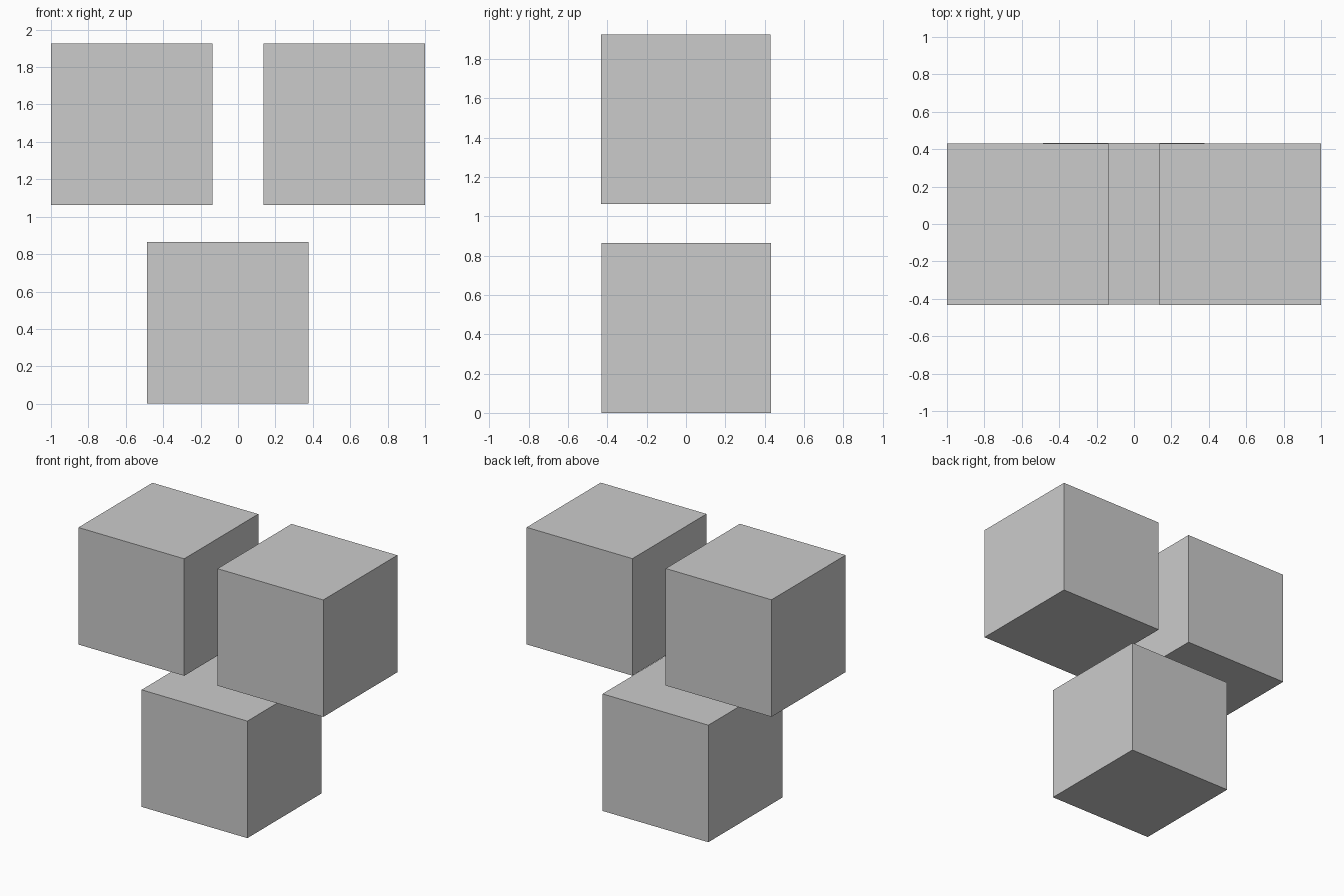
import bpy

if "Cube" in bpy.data.objects:
    bpy.data.objects.remove(bpy.data.objects["Cube"])

SIZE = 0.864


def cube(name, x, y, z):
    """Add a cube from its centre position."""
    bpy.ops.mesh.primitive_cube_add(size=SIZE, location=(x, y, z))
    bpy.context.object.name = name


# Lower cube, slightly off centre
cube("bottom_cube", -0.054, 0.0015, SIZE / 2)

# Two upper cubes, side by side
for name, side in (("upper_left_cube", -1), ("upper_right_cube", 1)):
    cube(name, side * (1 - SIZE / 2), -0.0015, 1.062 + SIZE / 2)
